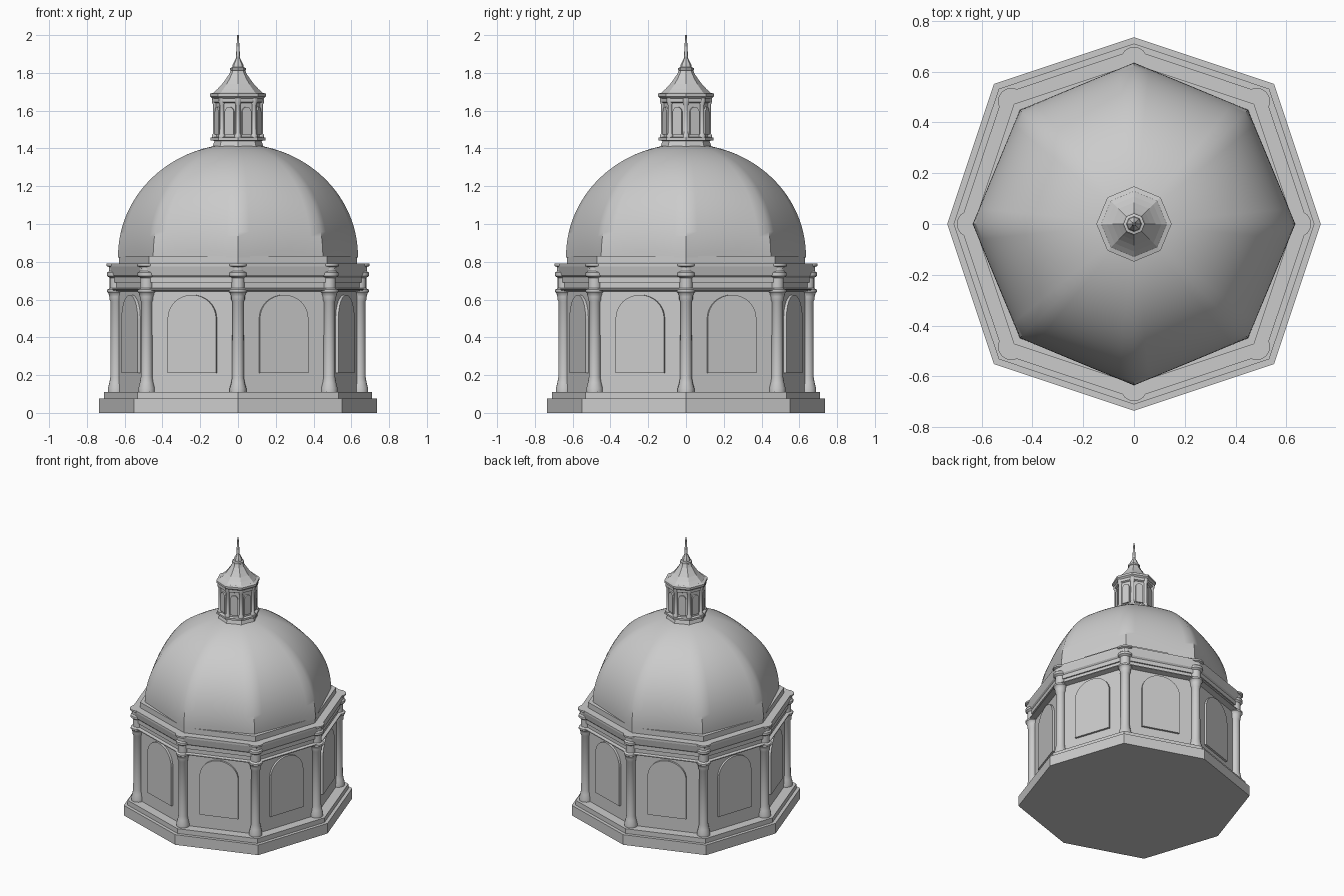
import bpy, bmesh
from math import sin, cos, pi, radians
from mathutils import Vector

if "Cube" in bpy.data.objects:
    bpy.data.objects.remove(bpy.data.objects["Cube"])

stone = bpy.data.materials.new("grey_stone")
stone.use_nodes = True
GREY = (0.6, 0.6, 0.6, 1)
stone.diffuse_color = GREY
stone.node_tree.nodes["Principled BSDF"].inputs["Base Color"].default_value = GREY

DIAGONAL = 1.06   # the lower octagon is stretched at its diagonal corners


def finish(name, bm, smooth=None):
    bmesh.ops.remove_doubles(bm, verts=bm.verts, dist=1e-5)
    bmesh.ops.recalc_face_normals(bm, faces=bm.faces)
    mesh = bpy.data.meshes.new(name)
    bm.to_mesh(mesh)
    bm.free()
    mesh.materials.append(stone)
    obj = bpy.data.objects.new(name, mesh)
    bpy.context.collection.objects.link(obj)
    if smooth:
        bpy.ops.object.select_all(action='DESELECT')
        obj.select_set(True)
        bpy.context.view_layer.objects.active = obj
        bpy.ops.object.shade_smooth_by_angle(angle=radians(smooth))
    return obj


def corner(r, k, stretch=1.0):
    a = k * pi / 4
    return Vector((cos(a), sin(a), 0)) * r * (stretch if k % 2 else 1)


def turn(bm, profile, place, sides):
    """Skin rings of points given by place(radius, index) and cap the ends."""
    rings = [[bm.verts.new(place(r, i) + Vector((0, 0, z))) for i in range(sides)]
             for r, z in profile]
    for a, b in zip(rings, rings[1:]):
        for i in range(sides):
            j = (i + 1) % sides
            bm.faces.new((a[i], a[j], b[j], b[i]))
    bm.faces.new(rings[0][::-1])
    bm.faces.new(rings[-1])


def octagon(name, profile, stretch=1.0, smooth=None):
    bm = bmesh.new()
    turn(bm, profile, lambda r, k: corner(r, k, stretch), 8)
    return finish(name, bm, smooth)


def columns(name, profile, radius, stretch, sides):
    bm = bmesh.new()
    for k in range(8):
        c = corner(radius, k, stretch)
        turn(bm, profile, lambda r, i: c + Vector((cos(2 * pi * i / sides),
                                                   sin(2 * pi * i / sides), 0)) * r, sides)
    return finish(name, bm, 35)


def arched_walls(name, radius, stretch, z0, z1, half, sill, spring, top, depth):
    """Eight wall panels, each with a recessed round-headed niche."""
    bm = bmesh.new()
    arch = [(half * cos(pi * i / 16), spring + (top - spring) * sin(pi * i / 16))
            for i in range(17)]
    for k in range(8):
        p, q = corner(radius, k, stretch), corner(radius, (k + 1) % 8, stretch)
        mid, along = (p + q) / 2, (q - p).normalized()
        inward = along.cross(Vector((0, 0, -1))) * -depth
        w = (q - p).length / 2

        def verts(points, shift=Vector()):
            return [bm.verts.new(mid + along * x + shift + Vector((0, 0, z))) for x, z in points]

        # wall around the niche, in two halves
        for s in (-1, 1):
            edge = [(s * x, z) for x, z in arch[:9]]
            bm.faces.new(verts([(0, z0), (s * w, z0), (s * w, z1), (0, z1)]
                               + edge[::-1] + [(s * half, sill), (0, sill)]))
        # reveal and back of the niche
        outline = arch + [(-half, sill), (0, sill), (half, sill)]
        front, back = verts(outline), verts(outline, inward)
        for i in range(len(outline)):
            j = (i + 1) % len(outline)
            bm.faces.new((front[i], front[j], back[j], back[i]))
        bm.faces.new(back)
    return finish(name, bm)


# Stepped base
octagon("base_plinth", [(.735, 0), (.735, .075)], DIAGONAL)
octagon("base_step", [(.71, .075), (.71, .11)], DIAGONAL)

# Drum walls, corner columns and entablature
arched_walls("drum_walls", .64, DIAGONAL, .11, .65, .135, .21, .50, .625, .015)
columns("corner_columns",
        [(.044, .11), (.044, .13), (.036, .16), (.031, .19), (.03, .59), (.036, .60),
         (.036, .615), (.042, .635), (.048, .64), (.048, .652), (.034, .66), (.034, .715),
         (.048, .725), (.048, .742), (.038, .75), (.038, .772), (.052, .778), (.052, .79)],
        .645, DIAGONAL, 16)
octagon("entablature",
        [(.63, .64), (.68, .65), (.68, .656), (.655, .66), (.655, .69), (.665, .69),
         (.665, .72), (.675, .73), (.685, .775), (.685, .79), (.63, .79), (.63, .83)], DIAGONAL)

# Dome: octagonal at the eave, growing rounder towards the crown
SIDES, RINGS = 64, 32
bm = bmesh.new()
dome_rings = [(0.0, .822)] + [(i / RINGS, .83 + .585 * sin(i / RINGS * radians(80)) / sin(radians(80)))
                              for i in range(RINGS + 1)]


def dome_point(t, i):
    a = 2 * pi * i / SIDES
    off = (a % (pi / 4)) - pi / 8
    flat = cos(pi / 8) / cos(off)
    weight = (1 - t) ** 0.7
    r = .635 * cos(t * radians(80))
    return Vector((cos(a), sin(a), 0)) * r * (flat * weight + 1 - weight)


turn(bm, dome_rings, dome_point, SIDES)
finish("dome", bm, 40)

# Lantern
octagon("lantern_foot", [(.15, 1.39), (.135, 1.41), (.125, 1.44), (.145, 1.443),
                         (.145, 1.457), (.13, 1.46)])
arched_walls("lantern_walls", .122, 1, 1.455, 1.67, .026, 1.475, 1.59, 1.62, .01)
columns("lantern_columns", [(.018, 1.458), (.018, 1.47), (.012, 1.48), (.012, 1.63),
                            (.018, 1.645), (.018, 1.67)], .12, 1, 10)
octagon("lantern_cornice", [(.125, 1.64), (.135, 1.645), (.135, 1.665), (.148, 1.675),
                            (.148, 1.69), (.13, 1.695)])

# Concave roof, finial and spire
octagon("lantern_roof", [(.135, 1.69), (.108, 1.715), (.085, 1.74), (.064, 1.768),
                         (.047, 1.793), (.037, 1.815)])
octagon("finial", [(.034, 1.81), (.042, 1.815), (.042, 1.826), (.03, 1.83), (.028, 1.845),
                   (.02, 1.86), (.012, 1.875), (.01, 1.89)], smooth=30)
octagon("spire", [(.011, 1.87), (.009, 1.92), (.004, 2.0)], smooth=50)
